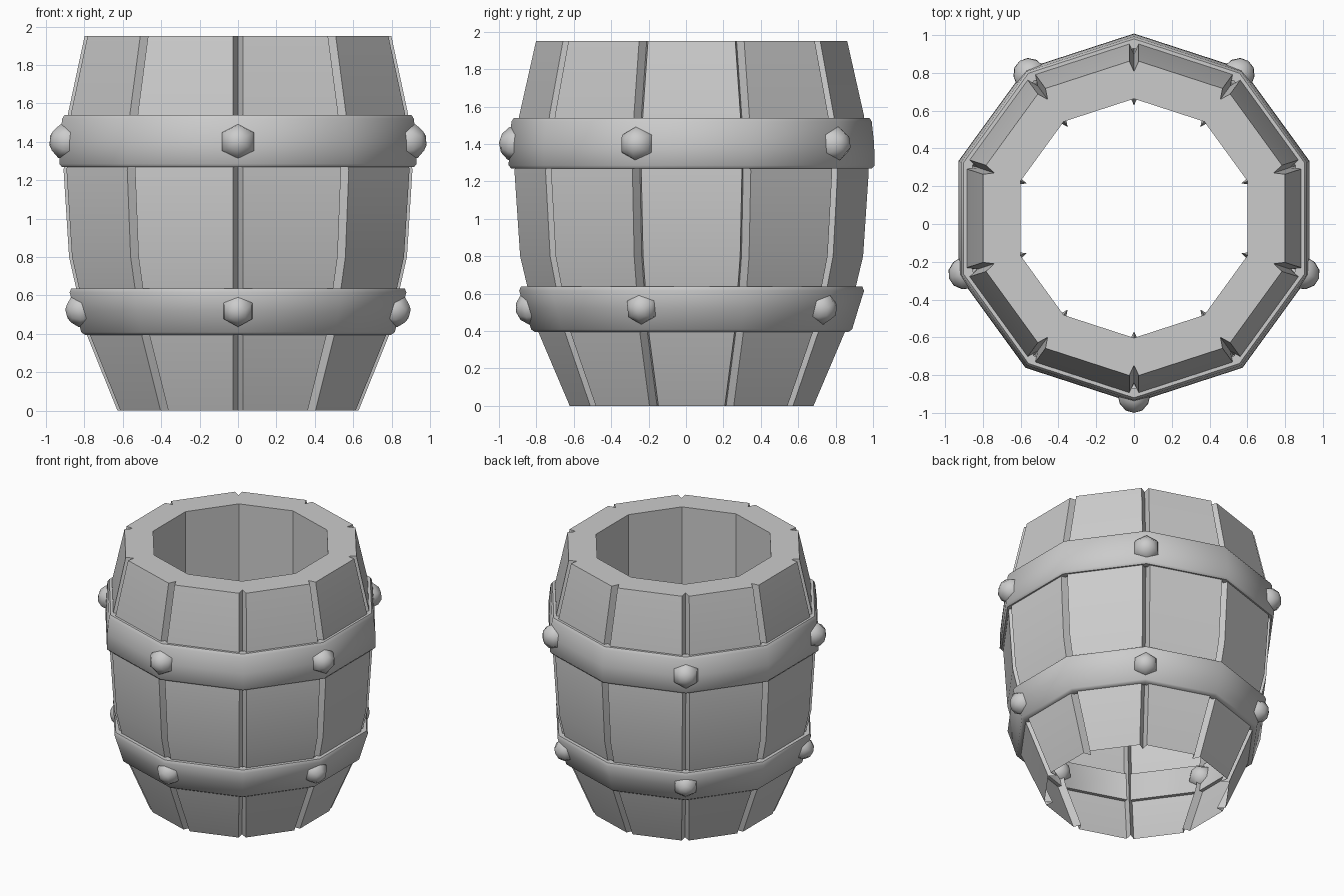
import bpy, bmesh, math
from mathutils import Matrix, Vector

if "Cube" in bpy.data.objects:
    bpy.data.objects.remove(bpy.data.objects["Cube"])

SIDES = 10
CY = 0.03                      # barrel axis sits slightly behind the origin
STEP = 2 * math.pi / SIDES


def polar(r, a, z, t=0.0):
    """Point at radius r, angle a, shifted t along the tangent."""
    return Vector((r * math.cos(a) - t * math.sin(a),
                   CY + r * math.sin(a) + t * math.cos(a), z))


def finish(name, bm, angle):
    me = bpy.data.meshes.new(name)
    bm.to_mesh(me)
    bm.free()
    ob = bpy.data.objects.new(name, me)
    bpy.context.collection.objects.link(ob)
    bpy.ops.object.select_all(action='DESELECT')
    ob.select_set(True)
    bpy.context.view_layer.objects.active = ob
    bpy.ops.object.shade_smooth_by_angle(angle=math.radians(angle))
    return ob


def bridge(bm, low, high):
    n = len(low)
    for i in range(n):
        j = (i + 1) % n
        bm.faces.new((low[i], low[j], high[j], high[i]))


# staves: bulging ten-sided shell with a V groove at each corner
bm = bmesh.new()
profile = [(0.66, 0), (0.83, 0.4), (0.925, 0.8), (0.955, 1.25), (0.93, 1.55), (0.84, 1.95)]
half, depth = 0.025, 0.062
rings = []
for r, z in profile:
    ring = []
    for i in range(SIDES):
        a = math.pi / 2 + i * STEP
        edge = r - half * math.tan(STEP / 2)
        for rr, t in ((edge, -half), (r - depth, 0), (edge, half)):
            ring.append(bm.verts.new(polar(rr, a, z, t)))
    rings.append(ring)
for low, high in zip(rings, rings[1:]):
    bridge(bm, low, high)

# flat top rim and straight inner wall
inner = [[bm.verts.new(polar(0.633, math.pi / 2 + i * STEP, z)) for i in range(SIDES)]
         for z in (1.95, 1.0)]
top = rings[-1]
for i in range(SIDES):
    j = (i + 1) % SIDES
    a, f, b = top[3 * i:3 * i + 3]
    bm.faces.new((a, f, inner[0][i]))
    bm.faces.new((f, b, inner[0][i]))
    bm.faces.new((b, top[3 * j], inner[0][j], inner[0][i]))
bridge(bm, inner[0], inner[1])
finish("barrel_staves", bm, 25)


# hoops: closed bands with softened edges
def hoop(name, section):
    bm = bmesh.new()
    loops = [[bm.verts.new(polar(r, math.pi / 2 + i * STEP, z)) for i in range(SIDES)]
             for r, z in section]
    for k, low in enumerate(loops):
        bridge(bm, low, loops[(k + 1) % len(loops)])
    bmesh.ops.recalc_face_normals(bm, faces=bm.faces)
    finish(name, bm, 50)


hoop("upper_hoop", [(0.92, 1.27), (0.965, 1.27), (0.978, 1.285), (0.976, 1.40),
                    (0.963, 1.52), (0.95, 1.54), (0.90, 1.54)])
hoop("lower_hoop", [(0.80, 0.395), (0.838, 0.395), (0.858, 0.408), (0.892, 0.52),
                    (0.922, 0.615), (0.913, 0.637), (0.86, 0.637)])


# rivets: six-sided domes on every second corner
def rivets(name, r, z, size, tilt):
    bm = bmesh.new()
    for i in range(5):
        a = -math.pi / 2 + i * 2 * STEP
        m = (Matrix.Translation(polar(r, a, z)) @ Matrix.Rotation(a, 4, 'Z')
             @ Matrix.Rotation(math.pi / 2 + tilt, 4, 'Y')
             @ Matrix.Rotation(math.pi / 2, 4, 'Z'))
        bmesh.ops.create_uvsphere(bm, u_segments=6, v_segments=6, radius=size, matrix=m)
    finish(name, bm, 70)


rivets("upper_rivets", 0.93, 1.40, 0.1, -0.06)
rivets("lower_rivets", 0.85, 0.525, 0.092, 0.27)
